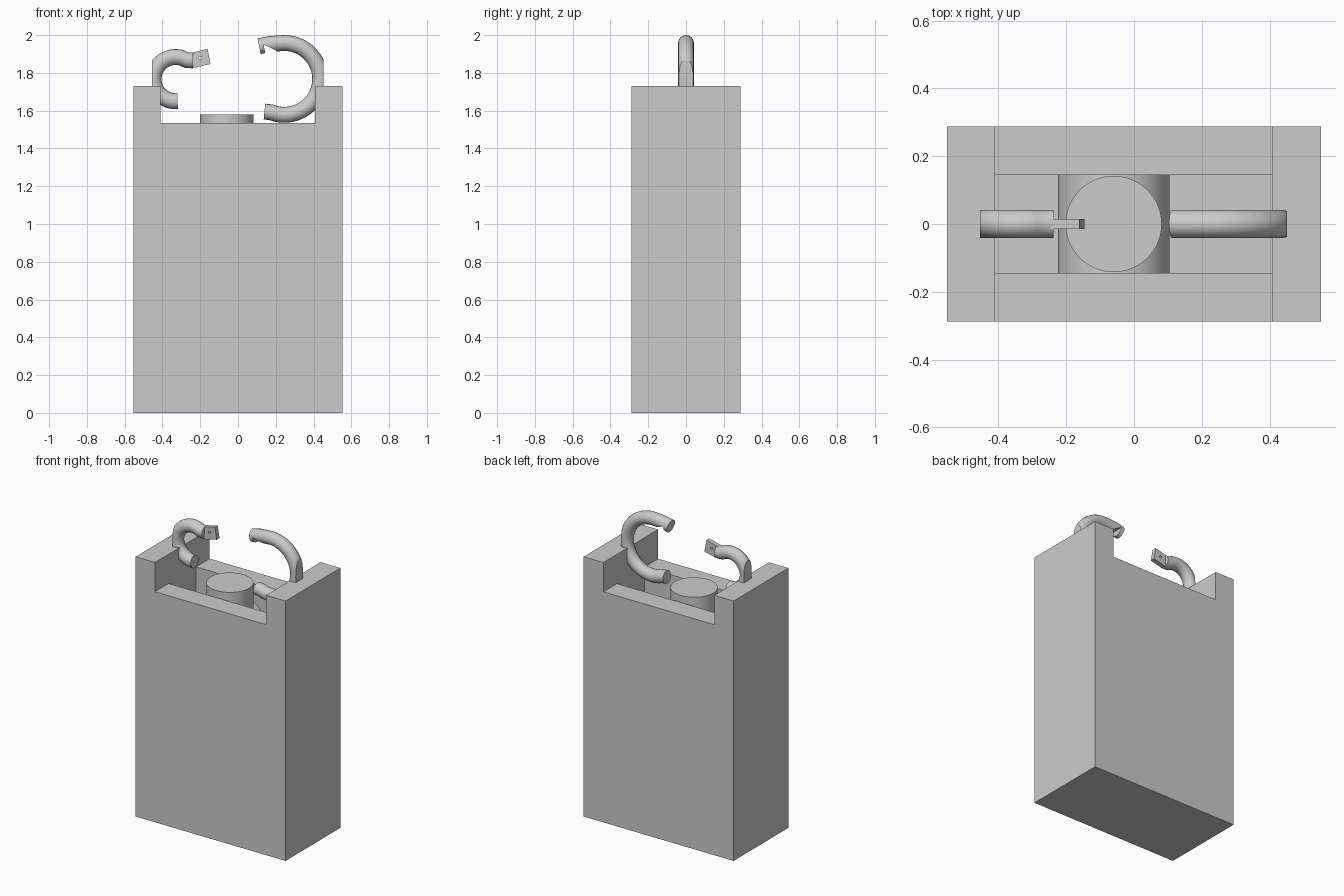
import bpy, bmesh, math
from mathutils import Vector

old = bpy.data.objects.get("Cube")
if old:
    bpy.data.objects.remove(old)

GREY = (0.6, 0.6, 0.6, 1)
grey = bpy.data.materials.new("plain grey")
grey.use_nodes = True
grey.diffuse_color = GREY
grey.node_tree.nodes["Principled BSDF"].inputs["Base Color"].default_value = GREY


def add_mesh(name, bm):
    bmesh.ops.recalc_face_normals(bm, faces=bm.faces)
    mesh = bpy.data.meshes.new(name)
    bm.to_mesh(mesh)
    bm.free()
    obj = bpy.data.objects.new(name, mesh)
    bpy.context.collection.objects.link(obj)
    mesh.materials.append(grey)
    return obj


def prism(name, points, half_depth):
    """Extrude an x-z outline symmetrically along y."""
    bm = bmesh.new()
    face = bm.faces.new([bm.verts.new((x, -half_depth, z)) for x, z in points])
    new = bmesh.ops.extrude_face_region(bm, geom=[face])["geom"]
    verts = [g for g in new if isinstance(g, bmesh.types.BMVert)]
    bmesh.ops.translate(bm, verts=verts, vec=(0, 2 * half_depth, 0))
    return add_mesh(name, bm)


def cylinder(name, centre, radius, length, along_y=False):
    kind = bpy.ops.mesh.primitive_cylinder_add
    kind(vertices=64, radius=radius, depth=length, location=centre,
         rotation=(math.pi / 2 if along_y else 0, 0, 0))
    obj = bpy.context.object
    obj.name = name
    obj.data.materials.append(grey)
    return obj


def cut(obj, cutter):
    mod = obj.modifiers.new("cut", "BOOLEAN")
    mod.operation = "DIFFERENCE"
    mod.solver = "EXACT"
    mod.object = cutter
    bpy.context.view_layer.objects.active = obj
    bpy.ops.object.modifier_apply(modifier=mod.name)
    bpy.data.objects.remove(cutter)


def smooth(obj):
    bpy.ops.object.select_all(action="DESELECT")
    obj.select_set(True)
    bpy.context.view_layer.objects.active = obj
    bpy.ops.object.shade_smooth_by_angle(angle=math.radians(35))


def arc(cx, cz, radius, start, end, steps=40):
    angles = [math.radians(start + (end - start) * i / steps) for i in range(steps + 1)]
    return [(cx + radius * math.cos(a), cz + radius * math.sin(a)) for a in angles]


def tube(name, path, radius, limit):
    """Round bar along an x-z path, shaved flat at x = limit."""
    curve = bpy.data.curves.new(name, "CURVE")
    curve.dimensions = "3D"
    curve.bevel_depth = radius
    curve.bevel_resolution = 6
    curve.use_fill_caps = True
    spline = curve.splines.new("POLY")
    spline.points.add(len(path) - 1)
    for point, (x, z) in zip(spline.points, path):
        point.co = (x, 0, z, 1)
    temp = bpy.data.objects.new("path", curve)
    bpy.context.collection.objects.link(temp)
    graph = bpy.context.evaluated_depsgraph_get()
    mesh = bpy.data.meshes.new_from_object(temp.evaluated_get(graph))
    bm = bmesh.new()
    bm.from_mesh(mesh)
    bpy.data.objects.remove(temp)
    bpy.data.meshes.remove(mesh)
    bmesh.ops.remove_doubles(bm, verts=bm.verts, dist=0.0001)
    bmesh.ops.bisect_plane(bm, geom=bm.verts[:] + bm.edges[:] + bm.faces[:],
                           plane_co=(limit, 0, 0), plane_no=Vector((limit, 0, 0)).normalized(),
                           clear_outer=True)
    bmesh.ops.holes_fill(bm, edges=[e for e in bm.edges if e.is_boundary])
    return add_mesh(name, bm)


# Case: tall block with a notched top and a sunken pocket
LEFT, RIGHT, TOP, LEDGE, FLOOR = 0.407, -0.41, 1.73, 1.535, 1.1
case = prism("case", [(-0.552, 0), (0.552, 0), (0.552, TOP), (LEFT, TOP), (LEFT, LEDGE),
                      (RIGHT, LEDGE), (RIGHT, TOP), (-0.552, TOP)], 0.288)
cut(case, prism("pocket_cutter", [(RIGHT, FLOOR), (LEFT, FLOOR), (LEFT, 1.6), (RIGHT, 1.6)], 0.145))

# Barrel lying in the pocket with a round button on top
smooth(cylinder("barrel", (-0.06, 0, FLOOR + 0.165), 0.165, 0.288, along_y=True))
smooth(cylinder("button", (-0.06, 0, 1.44), 0.142, 0.28))

# Large hook with a catch notch near its tip
path = arc(0.245, 1.768, 0.19, -112, 97) + [(0.17, 1.953), (0.112, 1.941)]
large_hook = tube("large_hook", [(0.14, 1.595)] + path, 0.042, 0.452)
cut(large_hook, prism("notch_cutter", [(0.148, 1.88), (0.136, 1.95), (0.205, 1.917), (0.2, 1.88)], 0.1))
smooth(large_hook)

# Small hook ending in a flat pierced tab
path = arc(-0.33, 1.767, 0.117, 275, 75) + [(-0.27, 1.867), (-0.238, 1.866)]
smooth(tube("small_hook", path, 0.042, -0.455))
tab = prism("tab", [(-0.25, 1.905), (-0.161, 1.927), (-0.146, 1.847), (-0.236, 1.826)], 0.015)
cut(tab, cylinder("tab_hole_cutter", (-0.2, 0, 1.88), 0.008, 0.1, along_y=True))
